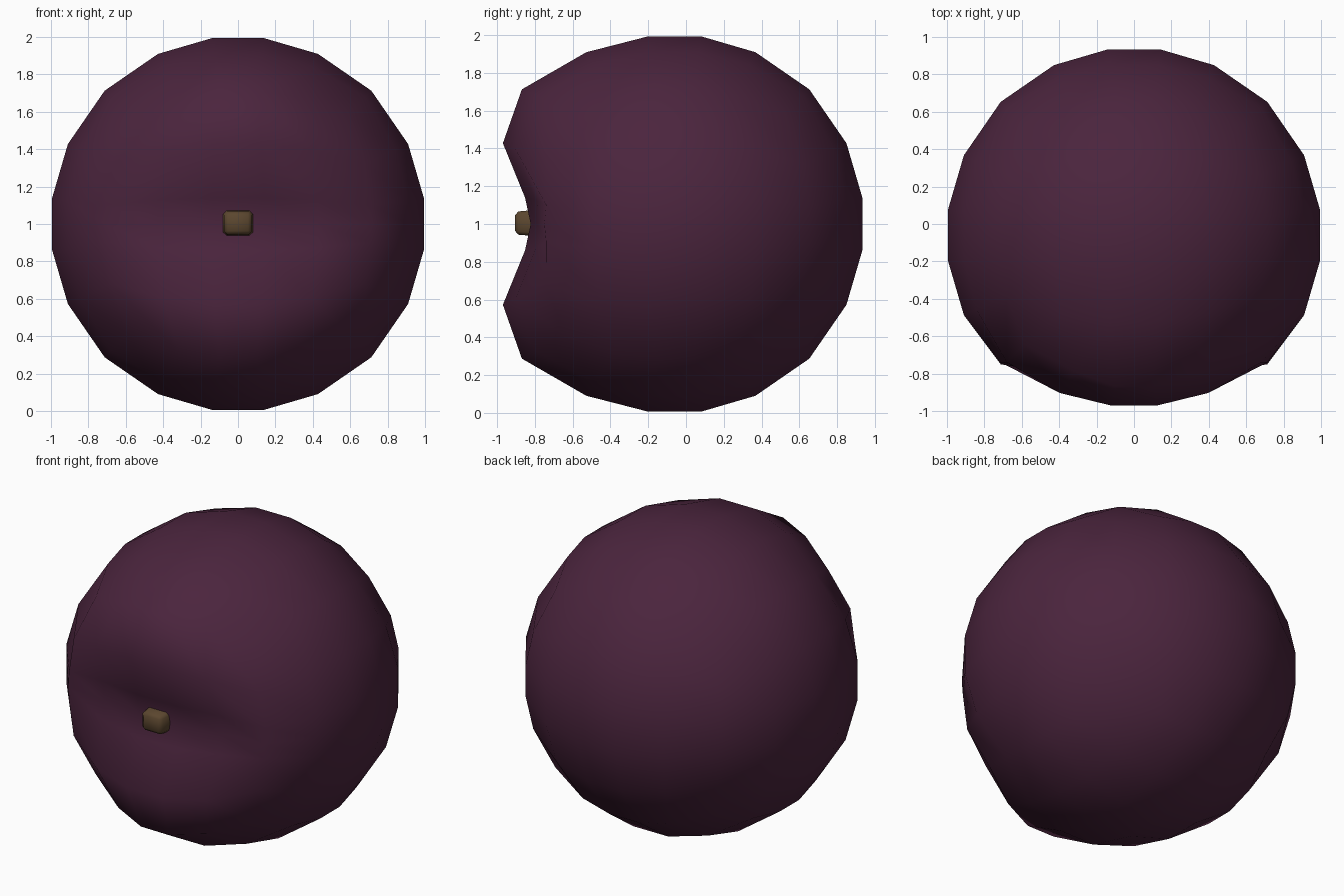
import bpy, bmesh, math
from mathutils import Vector

cube = bpy.data.objects.get("Cube")
if cube:
    bpy.data.objects.remove(cube, do_unlink=True)

CENTRE = Vector((0, -0.06, 1))
RADIUS = 1.013


def material(name, rgb):
    mat = bpy.data.materials.new(name)
    mat.use_nodes = True
    mat.diffuse_color = (*rgb, 1)
    mat.node_tree.nodes["Principled BSDF"].inputs["Base Color"].default_value = (*rgb, 1)
    return mat


def finish(bm, name, mat):
    bmesh.ops.recalc_face_normals(bm, faces=bm.faces[:])
    for face in bm.faces:
        face.smooth = True
    mesh = bpy.data.meshes.new(name)
    bm.to_mesh(mesh)
    bm.free()
    mesh.materials.append(mat)
    obj = bpy.data.objects.new(name, mesh)
    bpy.context.collection.objects.link(obj)
    return obj


def spread(u):
    # even out the spacing of a cube grid once it is rounded
    return math.tan(u * math.pi / 4) * (0.88 + 0.12 * u * u)


# Fruit body: a gridded cube rounded into a ball
bm = bmesh.new()
bmesh.ops.create_cube(bm, size=2)
bmesh.ops.subdivide_edges(bm, edges=bm.edges[:], cuts=4, use_grid_fill=True)
bmesh.ops.bisect_plane(bm, geom=bm.verts[:] + bm.edges[:] + bm.faces[:],
                       plane_co=(0, 0, 0), plane_no=(0, 0, 1))
for v in bm.verts:
    grid = v.co.copy()
    # the added middle loop stays on the flat between its neighbours
    row = 0.2 if abs(grid.z) < 0.1 else grid.z
    p = Vector((spread(grid.x), spread(grid.y), spread(row))).normalized() * RADIUS
    if abs(grid.z) < 0.1:
        p.z = 0
    side = 1 - abs(grid.x)
    if grid.y < -0.99:
        # Horizontal crease across the front, with full lips above and below
        height = abs(grid.z)
        if height < 0.1:
            p.y = -0.69 - 0.09 * side
        elif height < 0.3:
            p.y = -0.68 - 0.14 * side
        elif height > 0.9:
            p.y -= 0.12 * side
    elif grid.y < -0.5 and abs(grid.z) > 0.99:
        p.y -= 0.05 * side
    v.co = p + CENTRE
finish(bm, "fruit_body", material("plum purple", (0.07, 0.018, 0.047)))

# Stem: a short tapered stub in the crease
bm = bmesh.new()
bmesh.ops.create_cube(bm, size=1)
for v in bm.verts:
    taper = 0.8 if v.co.y < 0 else 1
    v.co = Vector((v.co.x * 0.18 * taper, v.co.y * 0.17 - 0.82, v.co.z * 0.15 * taper + 1.005))
bmesh.ops.bevel(bm, geom=bm.edges[:], offset=0.018, segments=1, affect="EDGES")
finish(bm, "stem", material("stem brown", (0.105, 0.062, 0.028)))
